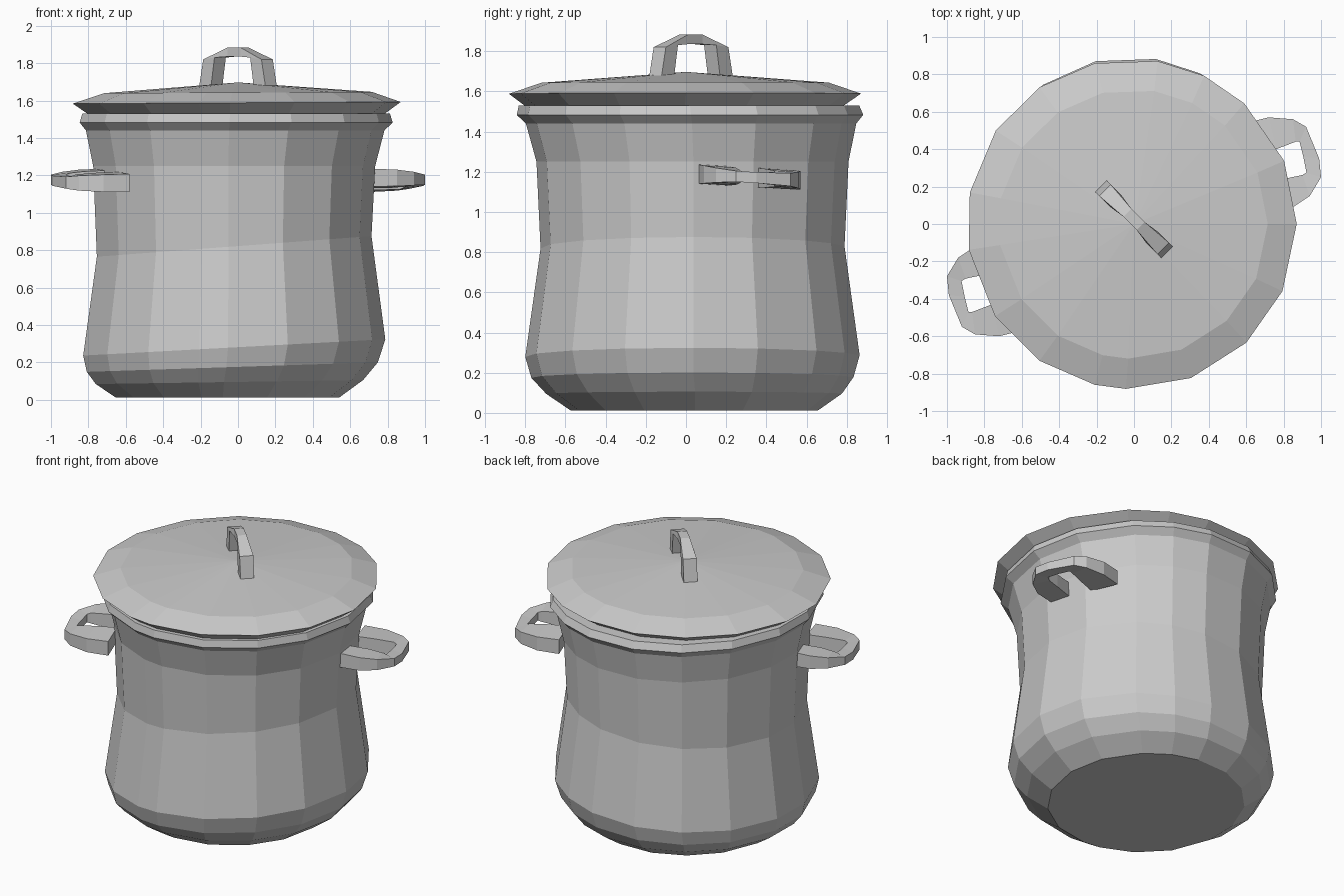
import bpy, bmesh
from math import radians, cos, sin, sqrt
from mathutils import Vector

if "Cube" in bpy.data.objects:
    bpy.data.objects.remove(bpy.data.objects["Cube"])

# Slightly uneven spacing of the lathe sides, shared by body and lid
ANGLES = [0, 22.5, 47, 64, 81, 103, 124, 145.5, 169, 189, 214, 236, 257, 268, 291, 314, 336]


def finish(name, bm):
    bmesh.ops.recalc_face_normals(bm, faces=bm.faces)
    mesh = bpy.data.meshes.new(name)
    bm.to_mesh(mesh)
    bm.free()
    obj = bpy.data.objects.new(name, mesh)
    bpy.context.collection.objects.link(obj)
    return obj


def lathe(name, rows, squash=0.0, apex=None):
    """Rows are (radius, z, x tilt, centre x, centre y); first row is capped."""
    bm = bmesh.new()
    rings = []
    for r, z, tilt, cx, cy in rows:
        ring = []
        for a in map(radians, ANGLES):
            x, y = r * cos(a) * (1 - squash), r * sin(a) * (1 + squash)
            ring.append(bm.verts.new((x + cx, y + cy, z + tilt * x)))
        rings.append(ring)
    n = len(ANGLES)
    for low, high in zip(rings, rings[1:]):
        for k in range(n):
            j = (k + 1) % n
            bm.faces.new((low[k], low[j], high[j], high[k]))
    bm.faces.new(rings[0][::-1])
    if apex:
        tip = bm.verts.new(apex)
        for k in range(n):
            bm.faces.new((rings[-1][k], rings[-1][(k + 1) % n], tip))
    return finish(name, bm)


def strap(name, sections, place):
    """Bent bar; each section is (outer point, inner point, half width)."""
    bm = bmesh.new()
    loops = []
    for outer, inner, h in sections:
        corners = [(outer, -h), (outer, h), (inner, h), (inner, -h)]
        loops.append([bm.verts.new(place(p[0], p[1], w)) for p, w in corners])
    for s, t in zip(loops, loops[1:]):
        for k in range(4):
            j = (k + 1) % 4
            bm.faces.new((s[k], s[j], t[j], t[k]))
    bm.faces.new(loops[0])
    bm.faces.new(loops[-1])
    return finish(name, bm)


# Pot body with rounded base, narrow waist and rolled rim
lathe("pot_body", [
    (0.61, 0.012, 0.0, -0.06, 0.045),
    (0.73, 0.095, 0.015, -0.05, 0.045),
    (0.795, 0.175, 0.033, -0.035, 0.037),
    (0.825, 0.28, 0.054, -0.025, 0.037),
    (0.75, 0.82, 0.075, -0.025, 0.037),
    (0.77, 1.25, 0.0, -0.025, 0.037),
    (0.815, 1.44, 0.0, -0.02, 0.03),
    (0.855, 1.483, 0.0, -0.015, 0.025),
    (0.84, 1.53, 0.0, -0.015, 0.02),
    (0.76, 1.53, 0.0, -0.015, 0.02),
], squash=0.015)

# Lid with bevelled edge and shallow cone top
lathe("lid", [
    (0.80, 1.53, 0.0, -0.015, -0.005),
    (0.882, 1.588, 0.005, -0.012, 0.0),
    (0.72, 1.643, 0.005, -0.005, 0.0),
], apex=(0, 0, 1.697))

# Lid handle, set diagonally
KNOB = [((-0.255, 1.655), (-0.165, 1.655), 0.043), ((-0.22, 1.82), (-0.135, 1.83), 0.043),
        ((-0.05, 1.883), (-0.05, 1.835), 0.03), ((0.05, 1.883), (0.05, 1.835), 0.03),
        ((0.22, 1.82), (0.135, 1.83), 0.043), ((0.255, 1.655), (0.165, 1.655), 0.043)]
D = sqrt(0.5)
strap("lid_handle", KNOB, lambda u, z, w: Vector(((u + w) * D, 0.025 + (w - u) * D, z)))

# Side handles: one loop, repeated half a turn around the pot
LOOP = [((0.58, 0.535), (0.64, 0.355), 0.048), ((0.72, 0.57), (0.76, 0.40), 0.046),
        ((0.85, 0.56), (0.865, 0.44), 0.040), ((0.92, 0.52), (0.885, 0.44), 0.032),
        ((0.99, 0.35), (0.905, 0.36), 0.027), ((1.0, 0.25), (0.922, 0.275), 0.027),
        ((0.94, 0.15), (0.90, 0.262), 0.036), ((0.85, 0.09), (0.82, 0.245), 0.044),
        ((0.70, 0.06), (0.68, 0.20), 0.048)]
for name, s in (("right_handle", 1), ("left_handle", -1)):
    strap(name, LOOP, lambda x, y, w: Vector((s * x, s * (y + 0.015) - 0.015, 1.192 - 0.06 * y + w)))
